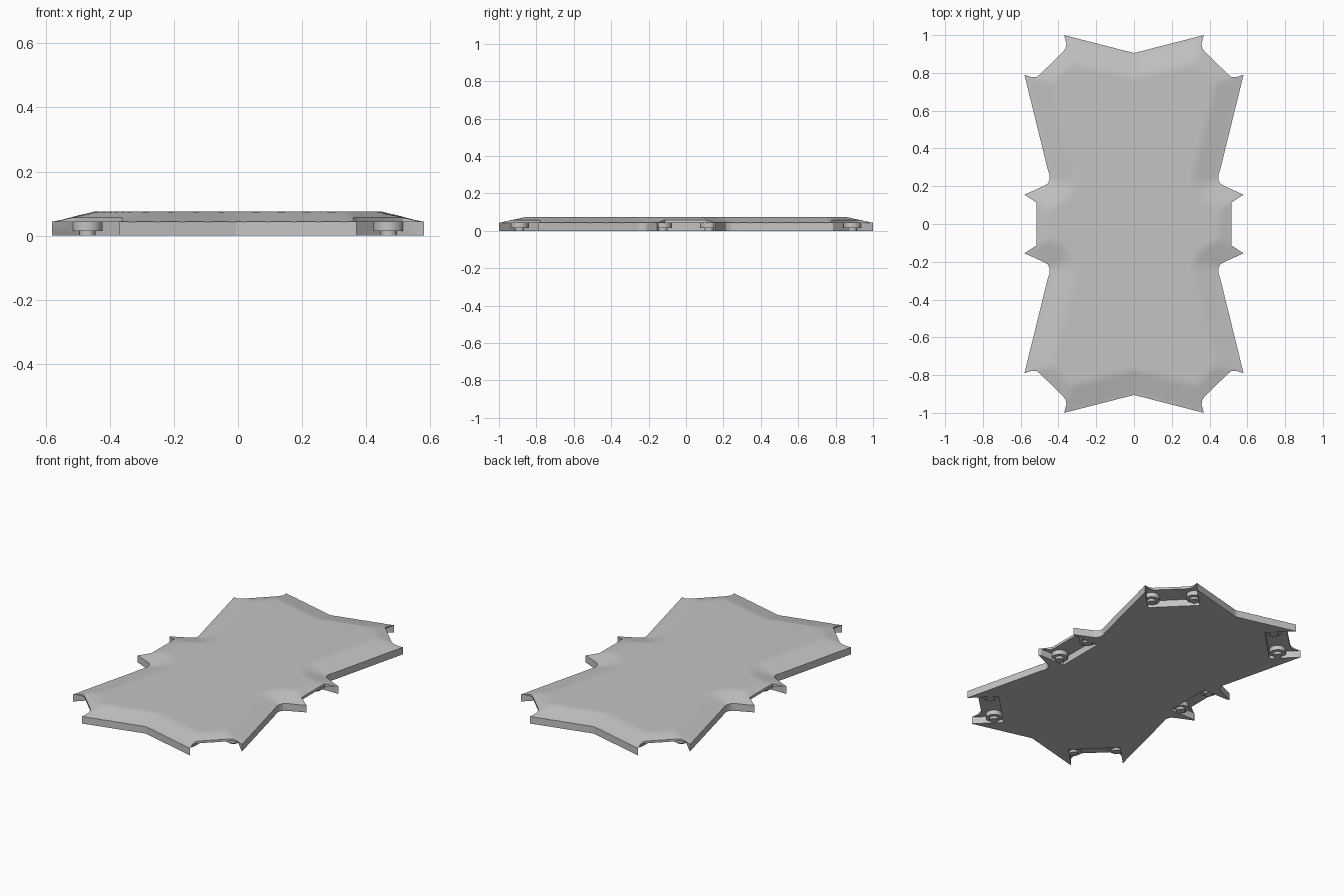
import bpy, bmesh, math
from mathutils import Matrix, Vector

cube = bpy.data.objects.get("Cube")
if cube:
    bpy.data.objects.remove(cube, do_unlink=True)

RIM, TOP, RAMP = 0.043, 0.075, 0.13
CEILING = 0.043

grey = bpy.data.materials.new("plain grey")
grey.use_nodes = True
grey.diffuse_color = (0.55, 0.55, 0.55, 1)
grey.node_tree.nodes["Principled BSDF"].inputs["Base Color"].default_value = (0.55, 0.55, 0.55, 1)


def make_object(name, bm):
    bmesh.ops.recalc_face_normals(bm, faces=bm.faces)
    mesh = bpy.data.meshes.new(name)
    bm.to_mesh(mesh)
    bm.free()
    mesh.materials.append(grey)
    obj = bpy.data.objects.new(name, mesh)
    bpy.context.collection.objects.link(obj)
    return obj


def mirror_quarter(points):
    """Complete a quarter outline, starting on the y axis, to a full loop."""
    half = points + [(x, -y) for x, y in reversed(points)]
    return half + [(-x, y) for x, y in reversed(half[1:-1])]


def edge_distance(p, loop):
    """Distance inward from a closed loop, zero outside it."""
    inside, best = False, 9.0
    for a, b in zip(loop, loop[1:] + loop[:1]):
        a, b = Vector(a), Vector(b)
        ab = b - a
        t = max(0, min(1, (p - a).dot(ab) / ab.length_squared))
        best = min(best, (p - a - ab * t).length)
        if (a.y > p.y) != (b.y > p.y) and p.x < a.x + ab.x * (p.y - a.y) / ab.y:
            inside = not inside
    return best if inside else 0.0


# Outline with notches, and the simpler loop that the bevelled top slopes to
outline = mirror_quarter([
    (0, 0.905), (0.37, 1), (0.358, 0.955), (0.362, 0.93), (0.375, 0.912),
    (0.495, 0.795), (0.515, 0.779), (0.54, 0.777), (0.58, 0.79),
    (0.457, 0.29), (0.446, 0.255), (0.447, 0.235), (0.457, 0.214),
    (0.48, 0.2), (0.58, 0.155), (0.515, 0.112)])
slope_loop = mirror_quarter([(0, 0.905), (0.37, 1), (0.58, 0.79), (0.44, 0.235), (0.58, 0.155)])

# Sockets: four at the corners, two at the sides
sockets = [(Vector((s * 0.58, 0, 0)), math.atan2(0, s)) for s in (1, -1)]
sockets += [(Vector((sx * 0.475, sy * 0.895, 0)), math.atan2(sy, sx))
            for sx in (1, -1) for sy in (1, -1)]

# Plate: slab with a raised top
bm = bmesh.new()
bmesh.ops.create_grid(bm, x_segments=65, y_segments=105, size=1,
                      matrix=Matrix.Diagonal((0.65, 1.05, 1, 1)))
top_verts = list(bm.verts)
result = bmesh.ops.extrude_face_region(bm, geom=list(bm.faces), use_keep_orig=True)
for v in top_verts:
    v.co.z = RIM + (TOP - RIM) * min(1, edge_distance(v.co.xy, slope_loop) / RAMP)
plate = make_object("plate", bm)

# Outline cutter
bm = bmesh.new()
face = bm.faces.new([bm.verts.new((x, y, -0.1)) for x, y in outline])
ext = bmesh.ops.extrude_face_region(bm, geom=[face], use_keep_orig=True)
new_verts = [g for g in ext["geom"] if isinstance(g, bmesh.types.BMVert)]
bmesh.ops.translate(bm, verts=new_verts, vec=(0, 0, 0.3))
outline_cutter = make_object("outline_cutter", bm)

# Socket cutter, open at the bottom and outward
bm = bmesh.new()
for centre, angle in sockets:
    frame = Matrix.Translation(centre) @ Matrix.Rotation(angle, 4, "Z")
    box = Matrix.Translation((-0.04, 0, CEILING / 2 - 0.05)) @ Matrix.Diagonal((0.28, 0.296, CEILING + 0.1, 1))
    bmesh.ops.create_cube(bm, size=1, matrix=frame @ box)
socket_cutter = make_object("socket_cutter", bm)

for cutter, operation in ((outline_cutter, "INTERSECT"), (socket_cutter, "DIFFERENCE")):
    cutter.hide_render = True
    mod = plate.modifiers.new(cutter.name, "BOOLEAN")
    mod.object, mod.operation, mod.solver = cutter, operation, "EXACT"
depsgraph = bpy.context.evaluated_depsgraph_get()
plate_mesh = bpy.data.meshes.new_from_object(plate.evaluated_get(depsgraph))
plate.modifiers.clear()
plate.data = plate_mesh
for cutter in (outline_cutter, socket_cutter):
    bpy.data.objects.remove(cutter, do_unlink=True)

# Pegs: a disc on a narrow pin at both ends of each socket
bm = bmesh.new()
for centre, angle in sockets:
    frame = Matrix.Translation(centre) @ Matrix.Rotation(angle, 4, "Z")
    for side in (1, -1):
        for radius, low, high in ((0.047, 0.015, CEILING + 0.002), (0.025, 0, 0.016)):
            bmesh.ops.create_cone(
                bm, cap_ends=True, segments=16, radius1=radius, radius2=radius, depth=high - low,
                matrix=frame @ Matrix.Translation((-0.13, side * 0.123, (low + high) / 2)))
pegs = make_object("socket_pegs", bm)

for obj in (plate, pegs):
    bpy.ops.object.select_all(action="DESELECT")
    obj.select_set(True)
    bpy.context.view_layer.objects.active = obj
    bpy.ops.object.shade_smooth_by_angle(angle=math.radians(30))
